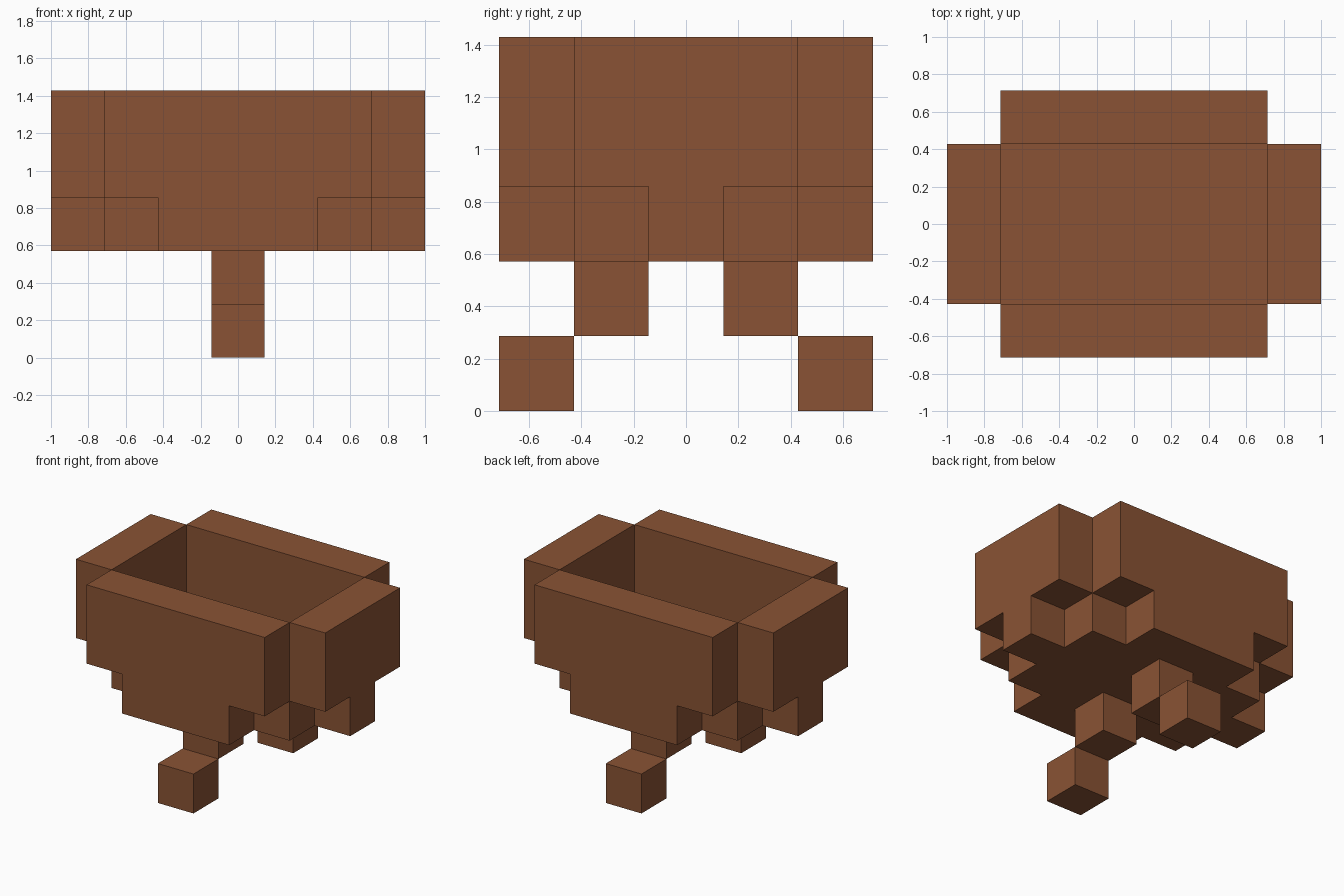
import bpy, bmesh, math
from mathutils import Vector

if "Cube" in bpy.data.objects:
    bpy.data.objects.remove(bpy.data.objects["Cube"], do_unlink=True)

U = 2 / 7  # edge of one block

brown = bpy.data.materials.new("warm_brown")
brown.use_nodes = True
COLOR = (0.252, 0.086, 0.0345, 1)
brown.diffuse_color = COLOR
bsdf = next(n for n in brown.node_tree.nodes if n.type == 'BSDF_PRINCIPLED')
bsdf.inputs["Base Color"].default_value = COLOR
bsdf.inputs["Roughness"].default_value = 0.9


def box(xs, ys, zs):
    """Block cells in inclusive index ranges; x and y count from the middle block."""
    return {(x, y, z) for x in range(xs[0], xs[1] + 1)
            for y in range(ys[0], ys[1] + 1) for z in range(zs[0], zs[1] + 1)}


def build(name, cells):
    """One object from block cells, keeping only the outer faces."""
    bm = bmesh.new()
    for cell in cells:
        centre = Vector((cell[0], cell[1], cell[2] + 0.5))
        for axis in range(3):
            for sign in (-1, 1):
                near = list(cell)
                near[axis] += sign
                if tuple(near) in cells:
                    continue
                n, a = Vector((0, 0, 0)), Vector((0, 0, 0))
                n[axis] = sign / 2
                a[(axis + 1) % 3] = 0.5
                b = n.cross(a) * 2
                corners = (a + b, b - a, -a - b, a - b)
                bm.faces.new([bm.verts.new((centre + n + c) * U) for c in corners])
    bmesh.ops.remove_doubles(bm, verts=bm.verts[:], dist=1e-4)
    # Merge the blocks' coplanar faces
    bmesh.ops.dissolve_limit(bm, angle_limit=math.radians(1),
                             verts=bm.verts[:], edges=bm.edges[:])
    mesh = bpy.data.meshes.new(name)
    bm.to_mesh(mesh)
    bm.free()
    mesh.materials.append(brown)
    obj = bpy.data.objects.new(name, mesh)
    bpy.context.collection.objects.link(obj)


# Open basin: stepped floor, then two-block-high walls with notched corners
floor = (box((-2, 2), (-1, 1), (2, 2)) | box((-1, 1), (-2, 2), (2, 2))
         | box((-3, 3), (0, 0), (2, 2)))
walls = set()
for s in (-1, 1):
    walls |= box((-2, 2), (2 * s, 2 * s), (3, 4))   # front and back
    walls |= box((3 * s, 3 * s), (-1, 1), (3, 4))   # left and right
build("basin", floor | walls)

# Legs: two blocks each, stepping outward
for name, s in (("front_leg", -1), ("back_leg", 1)):
    build(name, {(0, s, 1), (0, 2 * s, 0)})
